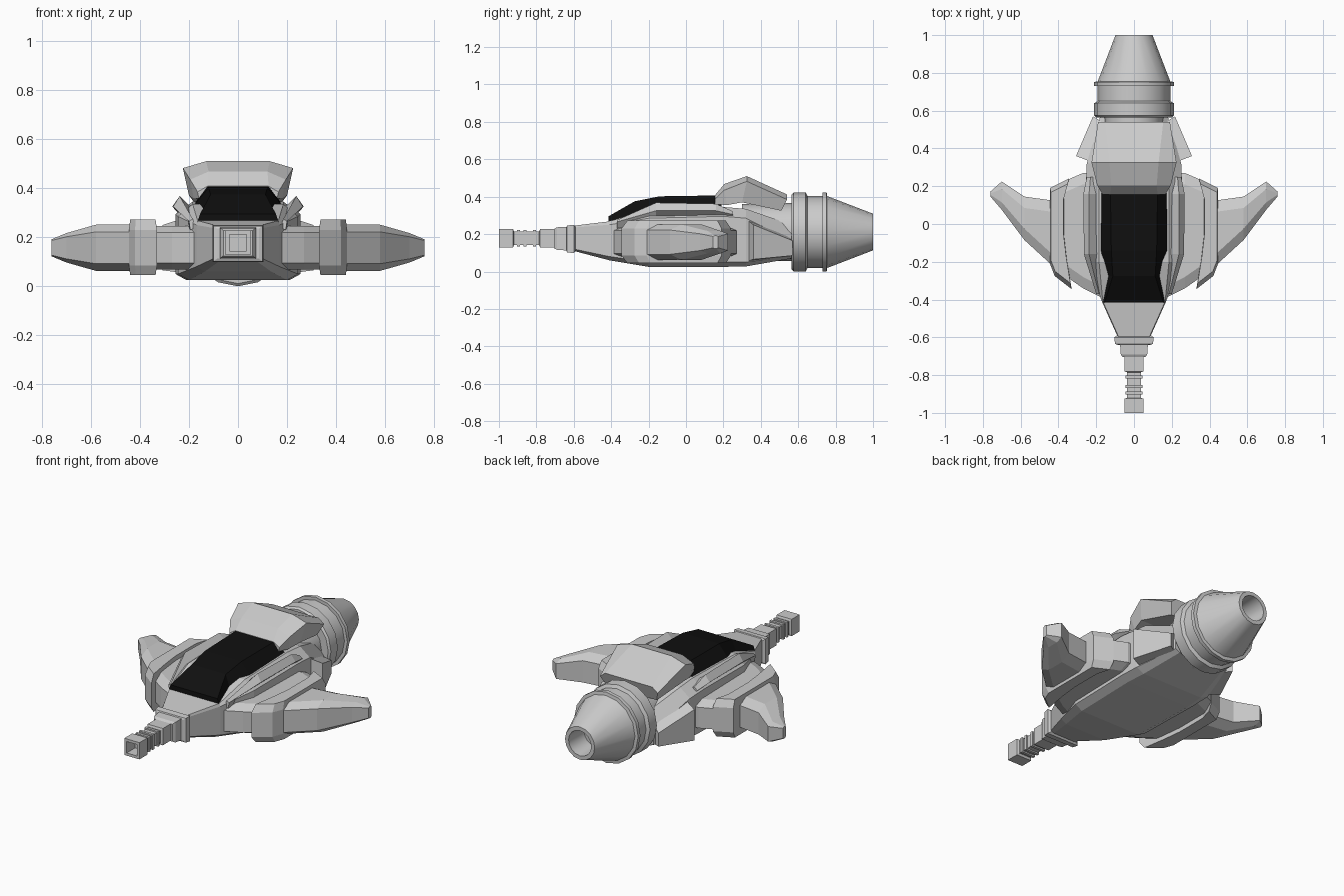
import bpy, bmesh, math


def loft(name, rings, mirror=False):
    """Skin equal-length rings of 3D points and cap both ends."""
    bm = bmesh.new()
    vs = [[bm.verts.new(p) for p in r] for r in rings]
    n = len(rings[0])
    for a, b in zip(vs, vs[1:]):
        for i in range(n):
            j = (i + 1) % n
            bm.faces.new((a[i], a[j], b[j], b[i]))
    bm.faces.new(vs[0])
    bm.faces.new(vs[-1])
    bmesh.ops.recalc_face_normals(bm, faces=bm.faces)
    me = bpy.data.meshes.new(name)
    bm.to_mesh(me)
    bm.free()
    ob = bpy.data.objects.new(name, me)
    bpy.context.collection.objects.link(ob)
    if mirror:
        ob.modifiers.new("Mirror", 'MIRROR')
    return ob


def body_ring(y, half):
    """Symmetric cross-section at y from right-hand (x, z) points."""
    return [(x, y, z) for x, z in half] + [(-x, y, z) for x, z in reversed(half)]


def lathe(name, profile, n, zc, sz=1.0):
    """Rings around the y axis; n=4 gives square tubes with half width r."""
    off = math.pi / 4 if n == 4 else 0
    k = math.sqrt(2) if n == 4 else 1
    return loft(name, [[(r * k * math.cos(off + i * math.tau / n), y,
                         zc + sz * r * k * math.sin(off + i * math.tau / n))
                        for i in range(n)] for y, r in profile])


def wing_ring(x, y0, y1, h1, h2, c):
    zc = 0.157
    pts = [(y0, -h1), (y0, h1), (y0 + c, h2), (y1 - c, h2),
           (y1, h1), (y1, -h1), (y1 - c, -h2), (y0 + c, -h2)]
    return [(x, y, zc + z) for y, z in pts]


# fuselage: y, bottom / side / top half widths, four heights
hull = [(-.60, .065, .085, .08, .11, .12, .235, .245),
        (-.41, .135, .17, .165, .06, .08, .25, .268),
        (-.20, .20, .245, .185, .025, .05, .285, .335),
        (.20, .21, .255, .185, .025, .05, .295, .345),
        (.32, .20, .25, .185, .027, .05, .285, .335),
        (.565, .15, .18, .12, .07, .085, .165, .25)]
loft("fuselage", [body_ring(y, [(wb, a), (w, b), (w, c), (wt, d)])
                  for y, wb, w, wt, a, b, c, d in hull])

# black canopy
canopy = loft("canopy", [body_ring(y, [(wb, zb), (wt, zt)]) for y, wb, zb, wt, zt in
                         [(-.415, .165, .262, .155, .295), (-.275, .135, .31, .112, .375),
                          (-.14, .18, .33, .12, .402), (.19, .18, .335, .125, .407)]])
mat = bpy.data.materials.new("black_glass")
mat.diffuse_color = (0.005, 0.005, 0.005, 1)
canopy.data.materials.append(mat)

# tilted rails beside the canopy
loft("canopy_rail", [[(x, y, z) for x, z in s] for y, s in [
    (-.37, [(.17, .24), (.185, .275), (.20, .265), (.195, .23)]),
    (-.16, [(.18, .31), (.238, .368), (.265, .325), (.215, .28)]),
    (.16, [(.18, .315), (.238, .362), (.268, .325), (.215, .28)]),
    (.25, [(.18, .30), (.23, .322), (.25, .305), (.215, .27)])]], True)

# raised hood behind the canopy
loft("rear_hood", [[(s * x, y, z) for s, x, y, z in
                    [(1, *p) for p in h] + [(-1, *p) for p in reversed(h)]] for h in [
    [(.16, .155, .36), (.165, .155, .385), (.125, .155, .408)],
    [(.18, .22, .355), (.195, .205, .435), (.12, .205, .468)],
    [(.20, .30, .37), (.225, .325, .482), (.13, .325, .51)],
    [(.165, .51, .325), (.19, .54, .385), (.155, .54, .412)]]])

# flared panels at the rear flanks
loft("rear_flank_panel", [
    [(.307, .36, .065), (.307, .36, .25), (.23, .33, .275), (.23, .33, .055)],
    [(.217, .57, .085), (.217, .57, .165), (.15, .53, .20), (.15, .53, .075)]], True)

# wings: root, curved clamp and swept tip
loft("wing_root", [wing_ring(.15, -.40, .27, .062, .088, .06),
                   wing_ring(.27, -.34, .27, .062, .088, .06),
                   wing_ring(.385, -.26, .22, .062, .088, .06)], True)
clamp = [(.345, .24), (.37, .15), (.37, -.06), (.355, -.19), (.33, -.345),
         (.42, -.275), (.445, -.21), (.445, .19), (.405, .21)]
cx, cy = .395, -.03
loft("wing_clamp", [[(cx + (x - cx) * k, cy + (y - cy) * k, z) for x, y in clamp]
                    for z, k in [(.045, .9), (.085, 1), (.23, 1), (.272, .9)]], True)
loft("wing_tip", [wing_ring(.40, -.25, .12, .065, .095, .06),
                  wing_ring(.58, -.085, .145, .065, .094, .06),
                  wing_ring(.70, .075, .225, .045, .06, .04),
                  wing_ring(.76, .145, .172, .03, .035, .01)], True)

# nose collars and gun
lathe("nose_collar", [(-.59, .09), (-.60, .105), (-.635, .10), (-.64, .085)], 4, .174, .72)
lathe("gun_collar", [(-.62, .075), (-.69, .07), (-.705, .06)], 4, .176, .86)
lathe("gun_barrel", [(-.69, .05), (-.78, .05), (-.785, .037), (-.92, .037), (-.925, .05),
                     (-1, .05), (-1, .034), (-.92, .034)], 4, .178)
for y in (-.81, -.86, -.895):
    lathe("barrel_rib", [(y - .008, .045), (y + .008, .045)], 4, .178)

# engine neck, bands and hollow nozzle
engine = lathe("engine", [(.30, .15), (.565, .155), (.565, .20), (.575, .211), (.64, .211),
                          (.65, .192), (.73, .192), (.73, .211), (.752, .211), (.755, .192),
                          (1, .098), (1, .075), (.86, .07)], 16, .211)
bpy.ops.object.select_all(action='DESELECT')
engine.select_set(True)
bpy.context.view_layer.objects.active = engine
bpy.ops.object.shade_smooth_by_angle(angle=math.radians(25))
